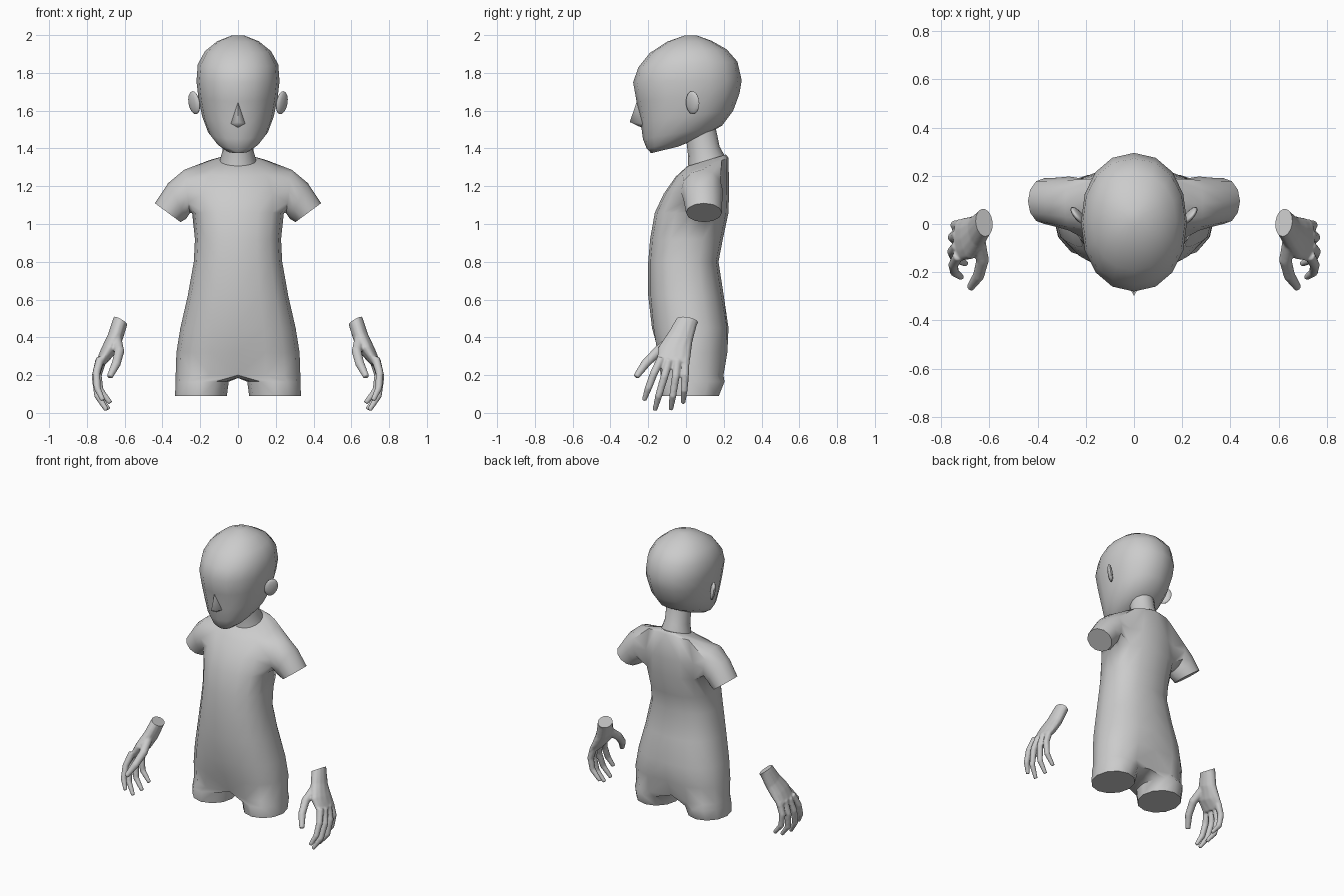
import bpy, bmesh, math
from mathutils import Vector, Matrix

if "Cube" in bpy.data.objects:
    bpy.data.objects.remove(bpy.data.objects["Cube"])


def half_ring(bm, zf, zb, yf, yb, hw, p=0.85, dent=0.0):
    """Right half of a tilted oval section, front centre to back centre."""
    yc, hd, ring = (yf + yb) / 2, (yb - yf) / 2, []
    for k in range(9):
        t = math.radians(-90 + 22.5 * k)
        s = math.copysign(abs(math.sin(t)) ** p, math.sin(t))
        x = 0 if k in (0, 8) else hw * math.cos(t) ** p
        z = zf + (zb - zf) * (s + 1) / 2
        y = yc + hd * s + (dent if k == 0 else -dent if k == 8 else 0)
        ring.append(bm.verts.new((x, y, z)))
    return ring


def oval(bm, c, a, b, start, n=12):
    """Closed oval section with half axes a (sine) and b (cosine)."""
    c, a, b = Vector(c), Vector(a), Vector(b)
    ring = []
    for i in range(n):
        t = math.radians(start + 360 * i / n)
        ring.append(bm.verts.new(c + a * math.sin(t) + b * math.cos(t)))
    return ring


def skin(bm, rings, closed=False, skip=lambda r, k: False):
    for r, (lo, hi) in enumerate(zip(rings, rings[1:])):
        n = len(lo)
        for k in range(n if closed else n - 1):
            if not skip(r, k):
                j = (k + 1) % n
                bm.faces.new((lo[k], lo[j], hi[j], hi[k]))


def tube(bm, stations):
    """Closed tube through (x, y, z, thickness, width) stations."""
    pts = [Vector(s[:3]) for s in stations]
    rings = []
    for i, s in enumerate(stations):
        d = (pts[min(i + 1, len(pts) - 1)] - pts[max(i - 1, 0)]).normalized()
        v = Vector((0, 1, 0))
        v = (v - d * v.dot(d)).normalized()
        rings.append(oval(bm, pts[i], d.cross(v) * s[3], v * s[4], 0))
    skin(bm, rings, True)
    bm.faces.new(rings[0])
    bm.faces.new(rings[-1])


def finish(bm, name, angle=45, mirror=True):
    if mirror:
        bmesh.ops.mirror(bm, geom=bm.verts[:] + bm.edges[:] + bm.faces[:],
                         axis='X', merge_dist=0.0005)
    bmesh.ops.recalc_face_normals(bm, faces=bm.faces[:])
    me = bpy.data.meshes.new(name)
    bm.to_mesh(me)
    bm.free()
    ob = bpy.data.objects.new(name, me)
    bpy.context.collection.objects.link(ob)
    bpy.ops.object.select_all(action='DESELECT')
    ob.select_set(True)
    bpy.context.view_layer.objects.active = ob
    bpy.ops.object.shade_smooth_by_angle(angle=math.radians(angle))
    return ob


# Head: stacked sections, tilted along the jaw
bm = bmesh.new()
rows = [(1.375, 1.41, -0.185, -0.04, 0.065), (1.40, 1.465, -0.208, 0.09, 0.115),
        (1.45, 1.52, -0.228, 0.19, 0.158), (1.54, 1.60, -0.24, 0.25, 0.19),
        (1.65, 1.69, -0.262, 0.283, 0.21), (1.75, 1.76, -0.28, 0.295, 0.22),
        (1.83, 1.86, -0.252, 0.272, 0.213), (1.905, 1.925, -0.192, 0.215, 0.175),
        (1.965, 1.97, -0.1, 0.135, 0.11), (1.997, 1.997, -0.01, 0.06, 0.035)]
rings = [half_ring(bm, *r, p=0.93) for r in rows]
skin(bm, rings)
bm.faces.new(rings[0])
bm.faces.new(rings[-1])
finish(bm, "head", 60)

# Nose
bm = bmesh.new()
bridge, tip, wing, base = [bm.verts.new(v) for v in (
    (0, -0.258, 1.655), (0, -0.298, 1.54), (0.042, -0.222, 1.53), (0, -0.23, 1.508))]
bm.faces.new((bridge, tip, wing))
bm.faces.new((tip, base, wing))
finish(bm, "nose", 75)

# Ears
bm = bmesh.new()
bmesh.ops.create_uvsphere(
    bm, u_segments=12, v_segments=8, radius=1,
    matrix=Matrix.Translation((0.232, 0.035, 1.642))
    @ Matrix.Rotation(math.radians(10), 4, 'Y')
    @ Matrix.Rotation(math.radians(-38), 4, 'Z')
    @ Matrix.Diagonal((0.016, 0.045, 0.062, 1)))
finish(bm, "ears", 60)

# Neck
bm = bmesh.new()
rings = [half_ring(bm, *r, p=1) for r in (
    (1.28, 1.34, 0.01, 0.205, 0.1), (1.31, 1.37, 0.012, 0.2, 0.095),
    (1.37, 1.41, 0.01, 0.178, 0.082), (1.50, 1.52, -0.005, 0.155, 0.08))]
skin(bm, rings)
finish(bm, "neck")

# Body: torso half with an armhole, then sleeve and leg grown from its openings
bm = bmesh.new()
rows = [(0.20, 0.20, -0.145, 0.21, 0.33, 0.85, 0.05),
        (0.32, 0.32, -0.165, 0.232, 0.326, 0.85, 0.02),
        (0.45, 0.45, -0.185, 0.23, 0.305, 0.85, 0.005),
        (0.62, 0.62, -0.2, 0.20, 0.266), (0.80, 0.80, -0.2, 0.172, 0.234),
        (0.92, 0.92, -0.19, 0.195, 0.228), (1.06, 1.06, -0.165, 0.225, 0.243),
        (1.16, 1.18, -0.118, 0.228, 0.245), (1.25, 1.35, -0.055, 0.225, 0.205),
        (1.305, 1.368, 0.005, 0.212, 0.102)]
body = [half_ring(bm, *r) for r in rows]
skin(bm, body, skip=lambda r, k: r in (6, 7) and 2 <= k <= 5)
bm.faces.new(body[-1])
# Sleeve
hole = body[6][2:7] + [body[7][6]] + body[8][6:1:-1] + [body[7][2]]
sleeve = [hole] + [oval(bm, c, a, (0, b, 0), -150) for c, a, b in (
    ((0.27, 0.085, 1.172), (0.015, 0, 0.115), 0.112),
    ((0.322, 0.09, 1.122), (0.048, 0, 0.094), 0.102),
    ((0.372, 0.095, 1.06), (0.068, 0, 0.05), 0.095))]
skin(bm, sleeve, True)
bm.faces.new(sleeve[-1])
# Leg
crotch = [bm.verts.new((0, y, 0.185)) for y in (0.1, 0.035, -0.04)]
leg = [body[0] + crotch] + [oval(bm, c, (0, d, 0), (w, 0, 0), -120) for c, d, w in (
    ((0.19, 0.032, 0.165), 0.172, 0.141), ((0.196, 0.022, 0.09), 0.152, 0.137))]
skin(bm, leg, True)
bm.faces.new(leg[-1])
finish(bm, "body", 50)

# Hand: palm, four curled fingers and thumb fused into one skin
bm = bmesh.new()
tube(bm, [(0.598, 0.03, 0.535, 0.042, 0.057), (0.623, 0.005, 0.485, 0.041, 0.057),
          (0.65, -0.03, 0.40, 0.042, 0.07), (0.686, -0.06, 0.33, 0.04, 0.09),
          (0.728, -0.068, 0.265, 0.026, 0.088)])
fingers = [
    [(0.718, -0.005, 0.28), (0.742, -0.005, 0.20), (0.73, -0.01, 0.12), (0.675, -0.015, 0.052)],
    [(0.73, -0.045, 0.28), (0.753, -0.055, 0.19), (0.74, -0.07, 0.09), (0.685, -0.08, 0.018)],
    [(0.733, -0.09, 0.28), (0.755, -0.115, 0.19), (0.743, -0.145, 0.09), (0.695, -0.165, 0.014)],
    [(0.728, -0.13, 0.29), (0.75, -0.17, 0.21), (0.745, -0.2, 0.13), (0.715, -0.222, 0.066)],
    [(0.645, -0.07, 0.39), (0.628, -0.15, 0.325), (0.645, -0.215, 0.26), (0.68, -0.265, 0.19)]]
for f in fingers:
    big = 1.3 if f is fingers[-1] else 1.0
    tube(bm, [(*p, r * big, r * big) for p, r in zip(f, (0.023, 0.021, 0.019, 0.013))])
raw = finish(bm, "hand_source", mirror=False)
fuse = raw.modifiers.new("fuse", 'REMESH')
fuse.mode, fuse.voxel_size = 'VOXEL', 0.006
soft = raw.modifiers.new("soften", 'SMOOTH')
soft.factor, soft.iterations = 0.5, 6
bm = bmesh.new()
bm.from_object(raw, bpy.context.evaluated_depsgraph_get())
bpy.data.objects.remove(raw)
# Flat wrist cut
cut = bmesh.ops.bisect_plane(
    bm, geom=bm.verts[:] + bm.edges[:] + bm.faces[:], plane_co=(0.623, 0.005, 0.488),
    plane_no=Vector((-0.5, 0.16, 0.85)).normalized(), clear_outer=True)
bmesh.ops.edgeloop_fill(
    bm, edges=[e for e in cut["geom_cut"] if isinstance(e, bmesh.types.BMEdge)])
finish(bm, "hands", 50)
